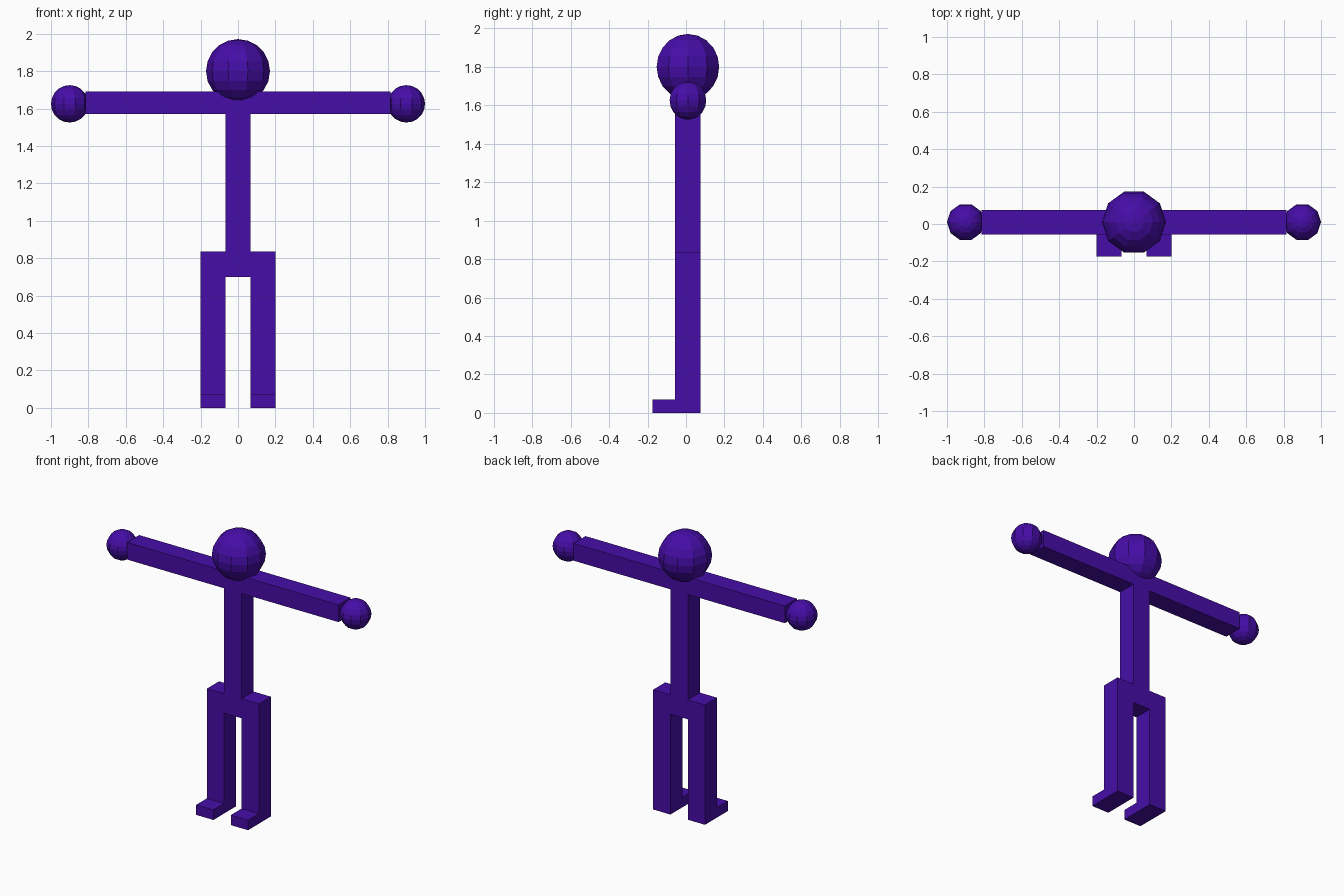
import bpy

if "Cube" in bpy.data.objects:
    bpy.data.objects.remove(bpy.data.objects["Cube"])

# Single flat colour
violet = bpy.data.materials.new("violet")
violet.diffuse_color = (0.061, 0.004, 0.39, 1)
violet.use_nodes = True
violet.node_tree.nodes["Principled BSDF"].inputs["Base Color"].default_value = violet.diffuse_color

Y_BACK, Y_FRONT, Y_MID = 0.076, -0.057, 0.01


def finish(name):
    ob = bpy.context.object
    ob.name = name
    ob.data.materials.append(violet)
    bpy.ops.object.transform_apply(location=False, rotation=False, scale=True)
    return ob


def box(name, x0, x1, y0, y1, z0, z1):
    bpy.ops.mesh.primitive_cube_add(
        size=1, location=((x0 + x1) / 2, (y0 + y1) / 2, (z0 + z1) / 2))
    bpy.context.object.scale = (x1 - x0, y1 - y0, z1 - z0)
    return finish(name)


def ball(name, x, z, r):
    # ten-sided, with a vertex on each side and flats at front and back
    bpy.ops.mesh.primitive_uv_sphere_add(
        segments=10, ring_count=10, radius=r, location=(x, Y_MID, z))
    ob = finish(name)
    if max(v.co.x for v in ob.data.vertices) < r * 0.98:
        ob.rotation_euler.z = 1.5707963
    return ob


# Trunk, crossbar arms and head
box("torso", -0.067, 0.067, Y_FRONT, Y_BACK, 0.835, 1.57)
box("arms", -0.815, 0.815, Y_FRONT, Y_BACK, 1.57, 1.69)
box("pelvis", -0.067, 0.067, Y_FRONT, Y_BACK, 0.70, 0.835)
ball("head", 0, 1.80, 0.171)

# Paired hands, legs and feet
for side, s in (("left", 1), ("right", -1)):
    xa, xb = sorted((s * 0.067, s * 0.2))
    ball(side + "_hand", s * 0.9, 1.625, 0.1)
    box(side + "_leg", xa, xb, Y_FRONT, Y_BACK, 0, 0.835)
    box(side + "_foot", xa, xb, -0.175, Y_FRONT, 0, 0.07)
